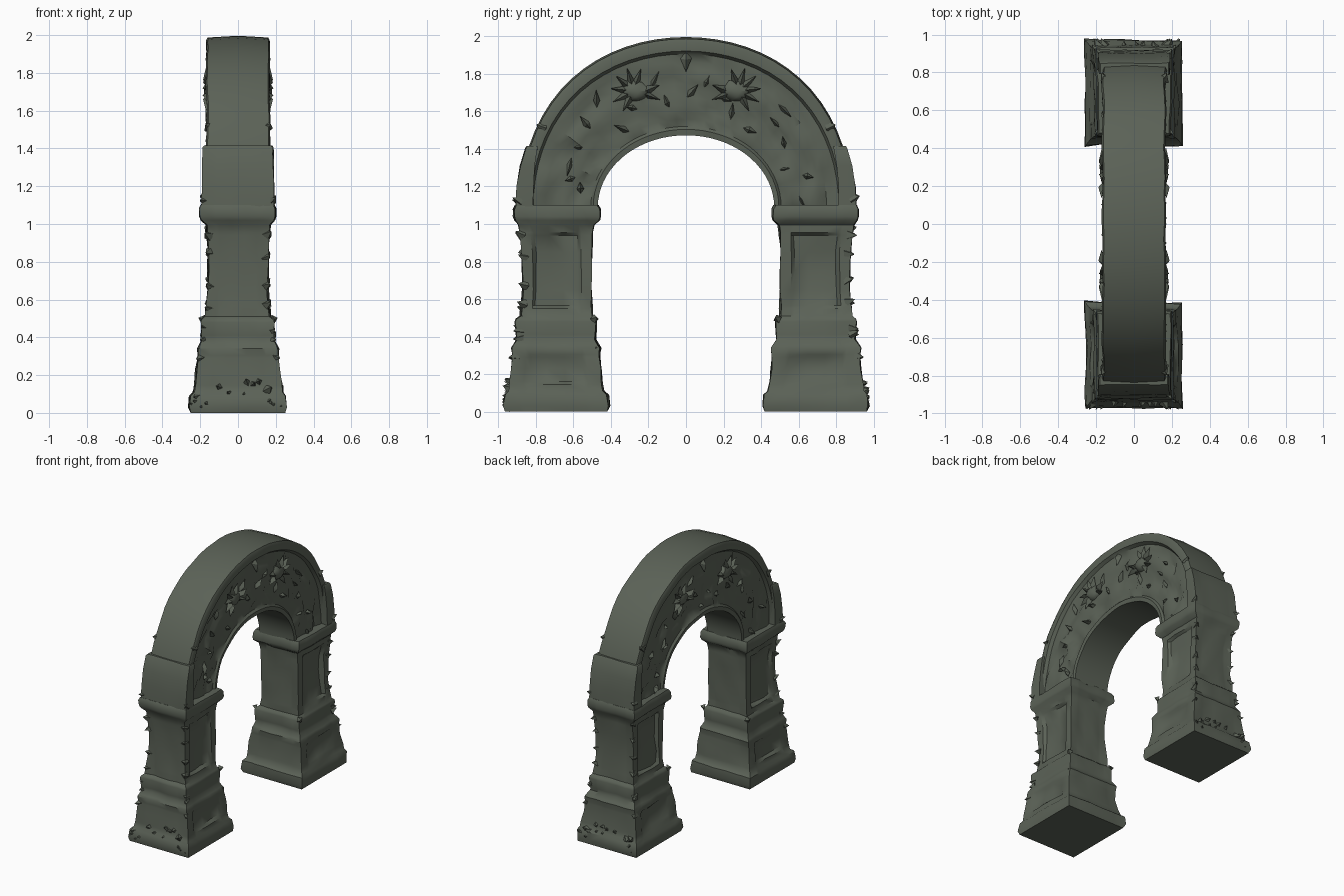
import bpy, bmesh, math, random
from mathutils import Vector, noise

if "Cube" in bpy.data.objects:
    bpy.data.objects.remove(bpy.data.objects["Cube"])

random.seed(7)
stone = bpy.data.materials.new("dark mossy stone")
stone.diffuse_color = (0.105, 0.122, 0.095, 1)
stone.use_nodes = True
stone.node_tree.nodes["Principled BSDF"].inputs["Base Color"].default_value = stone.diffuse_color


def finish(name, bm, angle=40):
    bmesh.ops.recalc_face_normals(bm, faces=bm.faces)
    me = bpy.data.meshes.new(name)
    bm.to_mesh(me)
    bm.free()
    me.materials.append(stone)
    ob = bpy.data.objects.new(name, me)
    bpy.context.collection.objects.link(ob)
    bpy.ops.object.select_all(action='DESELECT')
    ob.select_set(True)
    bpy.context.view_layer.objects.active = ob
    bpy.ops.object.shade_smooth_by_angle(angle=math.radians(angle))
    return ob


def bridge(bm, a, b):
    n = len(a)
    for i in range(n):
        j = (i + 1) % n
        bm.faces.new((a[i], a[j], b[j], b[i]))


def rough(p, scale, amount):
    return noise.noise(Vector(p) * scale) * amount


# Stack of rectangular rings: (z, inner y, outer y, half depth, panel recess)
U = [-1, -0.7, -0.6, -0.2, 0.2, 0.6, 0.7]


def stack(name, rings, m, wear):
    bm = bmesh.new()
    loops = []
    for z, yi, yo, hx, recess in rings:
        cy, hy = (yi + yo) / 2, (yo - yi) / 2
        loop = []
        for side in range(4):
            for u in U:
                px, py = [(u, -1), (1, u), (-u, 1), (-1, -u)][side]
                x, y = px * hx, cy + py * hy
                if side in (1, 3) and abs(u) < 0.65 and recess:
                    x -= px * (recess + rough((x, y * m, z), 9, 0.022))
                if z > 0:
                    k = rough((x * 2, y * m, z), 7, wear)
                    x += k * px
                    y += k * py
                loop.append(bm.verts.new((x, y * m, z)))
        loops.append(loop)
    for a, b in zip(loops, loops[1:]):
        bridge(bm, a, b)
    bm.faces.new(loops[0])
    bm.faces.new(loops[-1])
    return finish(name, bm)


PILLAR = [
    (0.00, .420, .965, .250, 0), (0.03, .412, .972, .256, 0), (0.09, .418, .965, .252, 0),
    (0.11, .440, .945, .236, 0), (0.145, .445, .940, .231, 0), (0.16, .447, .938, .229, .015),
    (0.23, .455, .930, .220, .015), (0.29, .460, .925, .214, .015), (0.305, .460, .925, .212, 0),
    (0.34, .455, .930, .212, 0), (0.355, .465, .920, .205, 0), (0.385, .482, .900, .190, 0),
    (0.41, .480, .902, .188, 0), (0.48, .478, .904, .187, 0), (0.495, .485, .898, .182, 0),
    (0.51, .500, .880, .168, 0), (0.55, .502, .878, .165, 0), (0.565, .503, .877, .164, .02),
    (0.65, .505, .873, .160, .02), (0.75, .506, .870, .158, .02), (0.85, .504, .874, .159, .02),
    (0.94, .498, .884, .163, .02), (0.955, .497, .886, .164, 0), (0.995, .490, .894, .168, 0),
    (1.02, .462, .912, .194, 0), (1.04, .458, .918, .200, 0), (1.08, .460, .918, .200, 0),
    (1.10, .472, .908, .192, 0)]
BLOCK = [(1.09, .815, .908, .192, 0), (1.20, .815, .903, .190, 0),
         (1.31, .805, .884, .188, 0), (1.405, .79, .855, .185, 0), (1.415, .79, .848, .178, 0)]
for m, side in ((1, "right"), (-1, "left")):
    stack("pillar_" + side, PILLAR, m, 0.014)
    stack("arch_shoulder_" + side, BLOCK, m, 0.006)


# Arch: cross-section of (fraction from inner to outer curve, half depth)
def arch_point(t, f):
    c, s = math.cos(t), math.sin(t)
    bulge = 1 + 0.022 * math.sin(2 * t) ** 2
    yi, zi = 0.47 * c, 1.09 + 0.383 * s
    yo, zo = 0.885 * c * bulge, 1.09 + 0.905 * s * bulge
    return yi + (yo - yi) * f, zi + (zo - zi) * f


SECTION = [(0, .148), (.06, .152), (.09, .138)] + [(.09 + .073 * i, .142) for i in range(1, 10)] \
    + [(.83, .142), (.86, .166), (.95, .168), (.985, .16)]
bm = bmesh.new()
loops = []
STEPS = 34
for i in range(STEPS + 1):
    t = math.pi * i / STEPS
    loop = []
    for s in (1, -1):
        for k, (f, hx) in enumerate(SECTION if s > 0 else SECTION[::-1]):
            y, z = arch_point(t, f)
            x = hx
            if 0.1 < f < 0.8:
                x += rough((s * 3, y, z), 10, 0.035) + rough((s * 5, y, z), 21, 0.018)
            else:
                x += rough((s, y, z), 6, 0.008)
            loop.append(bm.verts.new((s * x, y, z)))
        if s > 0:
            loop.append(bm.verts.new((0, *arch_point(t, 1.003))))
    loop.append(bm.verts.new((0, *arch_point(t, 0))))
    loops.append(loop)
for a, b in zip(loops, loops[1:]):
    bridge(bm, a, b)
bm.faces.new(loops[0])
bm.faces.new(loops[-1])
finish("arch", bm)


# Carved leaves: ridged blades lying on the arch faces
def leaf(bm, s, y, z, ang, length, width, x0=.138, rise=.035):
    d, n = (math.cos(ang), math.sin(ang)), (-math.sin(ang), math.cos(ang))

    def v(a, b, x):
        return bm.verts.new((s * x, y + d[0] * a + n[0] * b, z + d[1] * a + n[1] * b))
    rim = [v(0, 0, x0), v(length * .4, width, x0), v(length, 0, x0 + rise * .6), v(length * .4, -width, x0)]
    top = v(length * .45, 0, x0 + rise)
    for i in range(4):
        bm.faces.new((rim[i], rim[(i + 1) % 4], top))
    bm.faces.new(rim)


bm = bmesh.new()
for s in (1, -1):
    for i in range(1, 22):
        t = math.pi * i / 22
        y, z = arch_point(t, random.uniform(.15, .65))
        leaf(bm, s, y, z, t + random.uniform(-1.8, 1.8), random.uniform(.06, .11), random.uniform(.012, .022))
    leaf(bm, s, 0, 1.93, -math.pi / 2, .12, .03)
finish("carved_leaves", bm, 30)

# Carved beast masks: a lump with a fan of mane blades and open jaws
bm = bmesh.new()
for s in (1, -1):
    for m in (1, -1):
        geo = bmesh.ops.create_icosphere(bm, subdivisions=2, radius=1)
        for v in geo["verts"]:
            c = v.co * (1 + rough(v.co, 3, .3))
            v.co = (s * .145 + c.x * .035, m * .27 + c.y * .07, 1.71 + c.z * .055)
        for a in (-1.1, -.5, .1, .7, 1.3, 1.9):
            ang = a if m > 0 else math.pi - a
            leaf(bm, s, m * .28, 1.71, ang, .125, .02, .145, .04)
        for a, w in ((2.75, .022), (3.5, .016)):
            ang = a if m > 0 else math.pi - a
            leaf(bm, s, m * .24, 1.70, ang, .11, w, .148, .04)
finish("beast_masks", bm, 30)

# Chipped leaf tips standing out along the outer corners
bm = bmesh.new()


def shard(p, d, length, r):
    d = Vector(d).normalized()
    a = d.orthogonal().normalized()
    b = d.cross(a)
    p = Vector(p) - d * .02
    ph = random.uniform(0, 6)
    ring = [bm.verts.new(p + (a * math.cos(ph + i * 1.571) + b * math.sin(ph + i * 1.571)) * r) for i in range(4)]
    tip = bm.verts.new(p + d * (length + .02))
    for i in range(4):
        bm.faces.new((ring[i], ring[(i + 1) % 4], tip))
    bm.faces.new(ring)


for m in (1, -1):
    for s in (1, -1):
        for z, y, x in ((.45, .895, .18), (.57, .875, .16), (.69, .868, .155), (.84, .87, .155),
                        (.96, .885, .162), (1.13, .9, .185), (.40, .895, .185), (.3, .92, .205)):
            shard((s * x, m * y, z + random.uniform(-.02, .02)), (s * .6, m, random.uniform(-.3, .5)), .032, .03)
        for i in range(5):
            shard((s * random.uniform(.16, .245), m * .955, random.uniform(.03, .13)),
                  (s * .5, m, random.uniform(-.1, .6)), .028, .03)
        for z in (.13, .34, .5):
            shard((s * .2, m * .48, z), (s, -m * .5, .3), .012, .025)
        y, z = arch_point(.5, .96)
        shard((s * .16, m * y, z), (s * .5, m, .4), .03, .035)
    for i in range(6):
        shard((random.uniform(-.12, .12), m * .945, random.uniform(.05, .17)),
              (random.uniform(-.5, .5), m, random.uniform(0, .7)), .025, .025)
finish("chipped_leaf_tips", bm, 30)
